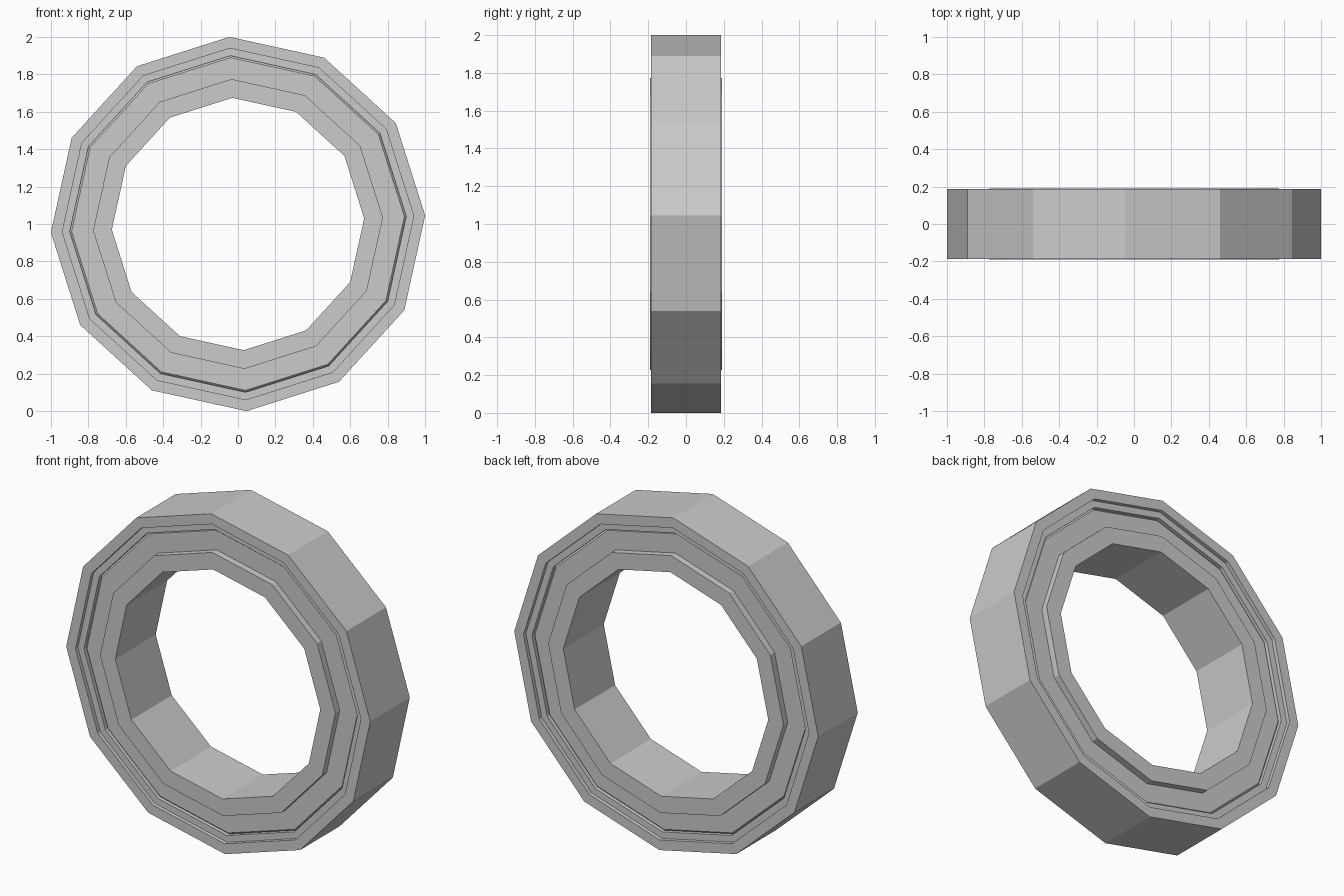
import bpy
import bmesh
from math import sin, cos, tau, radians

cube = bpy.data.objects.get("Cube")
if cube:
    bpy.data.objects.remove(cube, do_unlink=True)

SIDES = 12
TURN = radians(2.6)

# Single grey finish
grey = bpy.data.materials.new("plain grey")
grey.use_nodes = True
colour = (0.6, 0.6, 0.6, 1)
grey.diffuse_color = colour
grey.node_tree.nodes["Principled BSDF"].inputs["Base Color"].default_value = colour


def lathe(name, section):
    """Sweep a closed (radius, depth) section around the y axis."""
    bm = bmesh.new()
    rings = []
    for i in range(SIDES):
        a = TURN + tau * i / SIDES
        rings.append([bm.verts.new((r * cos(a), y, 1 + r * sin(a)))
                      for r, y in section])
    n = len(section)
    for i in range(SIDES):
        here, there = rings[i], rings[(i + 1) % SIDES]
        for j in range(n):
            k = (j + 1) % n
            bm.faces.new((here[j], here[k], there[k], there[j]))
    bmesh.ops.recalc_face_normals(bm, faces=bm.faces)
    mesh = bpy.data.meshes.new(name)
    bm.to_mesh(mesh)
    bm.free()
    mesh.materials.append(grey)
    obj = bpy.data.objects.new(name, mesh)
    bpy.context.collection.objects.link(obj)
    return obj


# Half section: raised inner lip, sunken band, fine groove, stepped outer rim
half = [(0.675, 0.19), (0.775, 0.19), (0.775, 0.15), (0.89, 0.15),
        (0.90, 0.14), (0.90, 0.163), (0.94, 0.163), (0.94, 0.186),
        (1.001, 0.186)]

# Mirror the half section so both sides match
section = half + [(r, -y) for r, y in reversed(half)]
lathe("stepped_ring", section)
